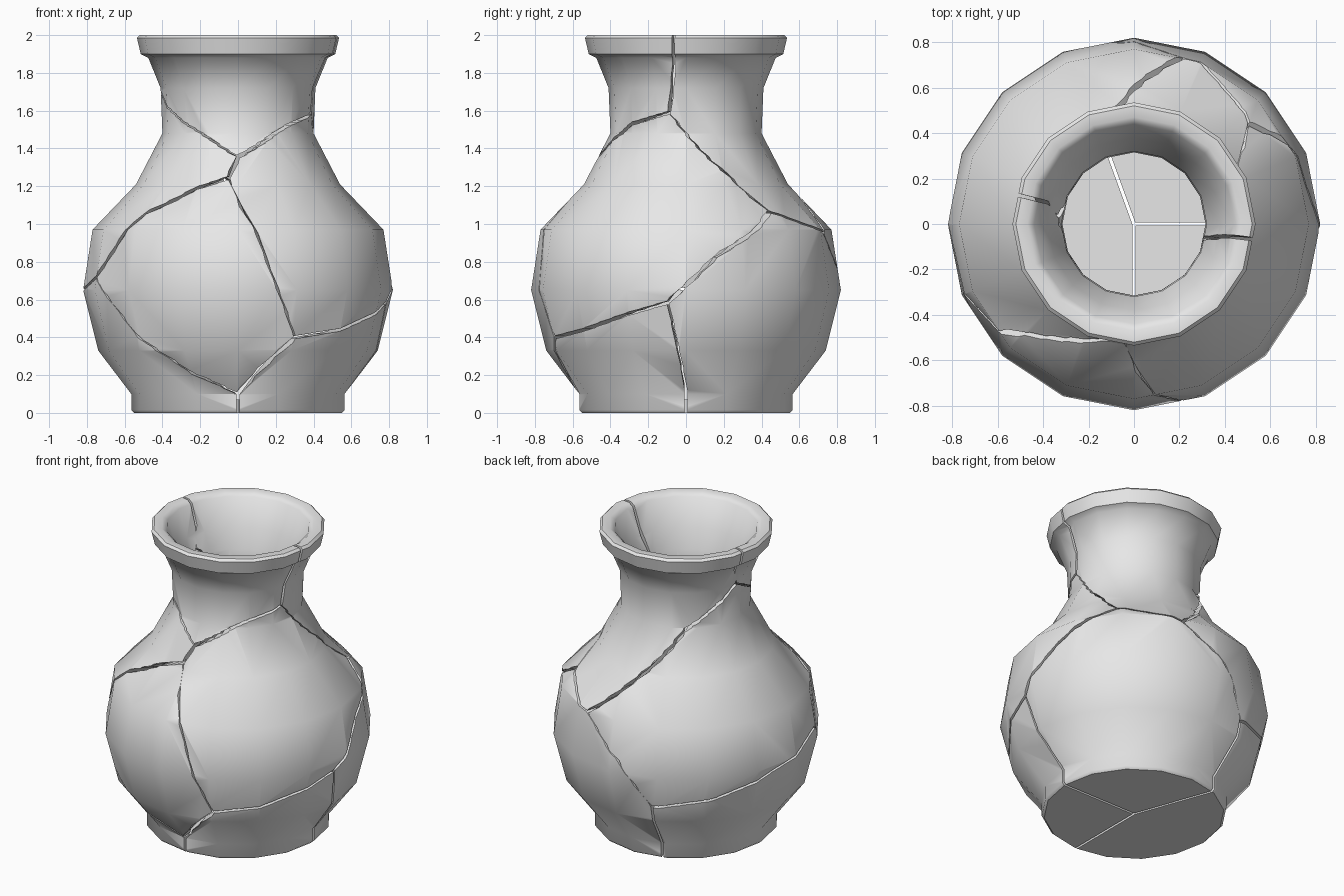
import bpy, bmesh, math
from mathutils import Vector

cube = bpy.data.objects.get("Cube")
if cube:
    bpy.data.objects.remove(cube, do_unlink=True)

SIDES = 16
GAP = 0.007  # half width of a crack

# One plain clay colour
clay = bpy.data.materials.new("pale_grey_clay")
clay.use_nodes = True
clay.diffuse_color = (0.8, 0.8, 0.8, 1)
clay.node_tree.nodes["Principled BSDF"].inputs["Base Color"].default_value = (0.8, 0.8, 0.8, 1)

# Profiles as (radius, height): outside from foot to lip, inside from lip to floor
outer = [(0.55, 0), (0.565, 0.015), (0.565, 0.1), (0.74, 0.33), (0.82, 0.65),
         (0.77, 0.97), (0.54, 1.21), (0.4, 1.48), (0.41, 1.72), (0.475, 1.88),
         (0.515, 1.9), (0.535, 1.985), (0.52, 2.0)]
inner = [(0.47, 2.0), (0.44, 1.98), (0.38, 1.8), (0.32, 1.68), (0.315, 1.5),
         (0.45, 1.18), (0.67, 0.93), (0.72, 0.65), (0.65, 0.36), (0.48, 0.07)]


def radius_at(z):
    for (r0, z0), (r1, z1) in zip(outer, outer[1:]):
        if z <= z1:
            return r0 + (r1 - r0) * max(0, z - z0) / (z1 - z0)
    return outer[-1][0]


def make_object(name, bm):
    bmesh.ops.recalc_face_normals(bm, faces=bm.faces)
    mesh = bpy.data.meshes.new(name)
    bm.to_mesh(mesh)
    bm.free()
    obj = bpy.data.objects.new(name, mesh)
    bpy.context.scene.collection.objects.link(obj)
    return obj


# Whole vase: revolved rings closed by the underside and the inner floor
bm = bmesh.new()
rings = [[bm.verts.new((r * math.cos(math.tau * i / SIDES), r * math.sin(math.tau * i / SIDES), z))
          for i in range(SIDES)] for r, z in outer + inner]
for low, high in zip(rings, rings[1:]):
    for i in range(SIDES):
        j = (i + 1) % SIDES
        bm.faces.new((low[i], low[j], high[j], high[i]))
bm.faces.new(rings[0])
bm.faces.new(rings[-1])
vase = make_object("vase_shard", bm)
vase.data.materials.append(clay)

# Crack junctions as (angle in degrees, height)
foot_front, low_front, low_left, low_back = (-90, 0.1), (-66.6, 0.4), (-7, 0.585), (109, 0.43)
belly_right, shoulder_front, neck_front = (-158, 0.72), (-95.5, 1.245), (-90, 1.355)
neck_left, shoulder_left, shoulder_back, neck_right = (-13, 1.59), (41, 1.065), (73, 0.95), (-186, 1.72)


def turn(p):
    return (p[0] + 360, p[1])


# Cracks through the wall, with the points they pass
wall_cracks = [
    [foot_front, low_front],
    [foot_front, (-112, 0.21), (-134, 0.4), belly_right],
    [low_front, (-45, 0.44), (-24, 0.52), low_left],
    [low_left, (12, 0.83), shoulder_left],
    [shoulder_left, shoulder_back],
    [shoulder_left, (29, 1.23), neck_left],
    [neck_left, (-23, 1.57), (-46, 1.53), (-63, 1.47), neck_front],
    [neck_front, (-111, 1.45), (-139, 1.55), (-166, 1.65), neck_right],
    [neck_front, shoulder_front],
    [shoulder_front, (-82.5, 0.95), (-75, 0.66), low_front],
    [shoulder_front, (-113, 1.19), (-135, 1.06), (-141, 0.97), belly_right],
    [shoulder_back, (93, 1.18), (123, 1.46), turn(neck_right)],
    [shoulder_back, (94, 0.72), low_back],
    [low_back, (139, 0.5), (166, 0.61), turn(belly_right)],
    [neck_left, (-8, 1.85), (-7, 2.05)],
    [neck_right, (-194, 1.85), (-194, 2.05)],
]
# Cracks that run down and across the floor to the middle
floor_cracks = [
    [foot_front, (-90, -0.05)],
    [low_left, (0, 0.12), (0, -0.05)],
    [low_back, (110, 0.12), (110, -0.05)],
]


def add_blade(bm, path, to_axis):
    """Thin radial blade that follows a crack."""
    points = [path[0]]
    for (a0, z0), (a1, z1) in zip(path, path[1:]):
        n = max(1, math.ceil(abs(a1 - a0) / 8), math.ceil(abs(z1 - z0) / 0.15))
        points += [(a0 + (a1 - a0) * k / n, z0 + (z1 - z0) * k / n) for k in range(1, n + 1)]
    spots, outs = [], []
    for a, z in points:
        out = Vector((math.cos(math.radians(a)), math.sin(math.radians(a)), 0))
        outs.append(out)
        spots.append(out * radius_at(z) + Vector((0, 0, z)))
    last = len(spots) - 1
    # run slightly past both ends so that blades overlap
    start = (spots[0] - spots[1]).normalized() * GAP
    end = (spots[last] - spots[last - 1]).normalized() * GAP
    sections = []
    for k, (p, out) in enumerate(zip(spots, outs)):
        along = spots[min(k + 1, last)] - spots[max(k - 1, 0)]
        side = along.cross(out).normalized() * GAP
        p = p + (start if k == 0 else end if k == last else Vector())
        depth = p.dot(out) + 0.004 if to_axis else 0.27
        far, near = p + out * 0.12, p - out * depth
        sections.append([bm.verts.new(v) for v in (far + side, far - side, near - side, near + side)])
    for s, t in zip(sections, sections[1:]):
        for i in range(4):
            j = (i + 1) % 4
            bm.faces.new((s[i], s[j], t[j], t[i]))
    bm.faces.new(sections[0])
    bm.faces.new(sections[-1])


# Cut the vase apart along every crack
bm = bmesh.new()
for path in wall_cracks:
    add_blade(bm, path, False)
for path in floor_cracks:
    add_blade(bm, path, True)
cutter = make_object("crack_cutter", bm)
cutter.hide_render = True

cut = vase.modifiers.new("cracks", 'BOOLEAN')
cut.operation = 'DIFFERENCE'
cut.solver = 'EXACT'
cut.use_self = True
cut.object = cutter
bpy.ops.object.select_all(action='DESELECT')
bpy.context.view_layer.objects.active = vase
vase.select_set(True)
bpy.ops.object.modifier_apply(modifier=cut.name)
bpy.data.objects.remove(cutter, do_unlink=True)

# Separate shards, softly shaded with crisp broken edges
bpy.ops.object.mode_set(mode='EDIT')
bpy.ops.mesh.select_all(action='SELECT')
bpy.ops.mesh.separate(type='LOOSE')
bpy.ops.object.mode_set(mode='OBJECT')
bpy.ops.object.shade_smooth_by_angle(angle=math.radians(45))
for number, shard in enumerate(bpy.context.selected_objects, 1):
    shard.name = f"vase_shard_{number}"
